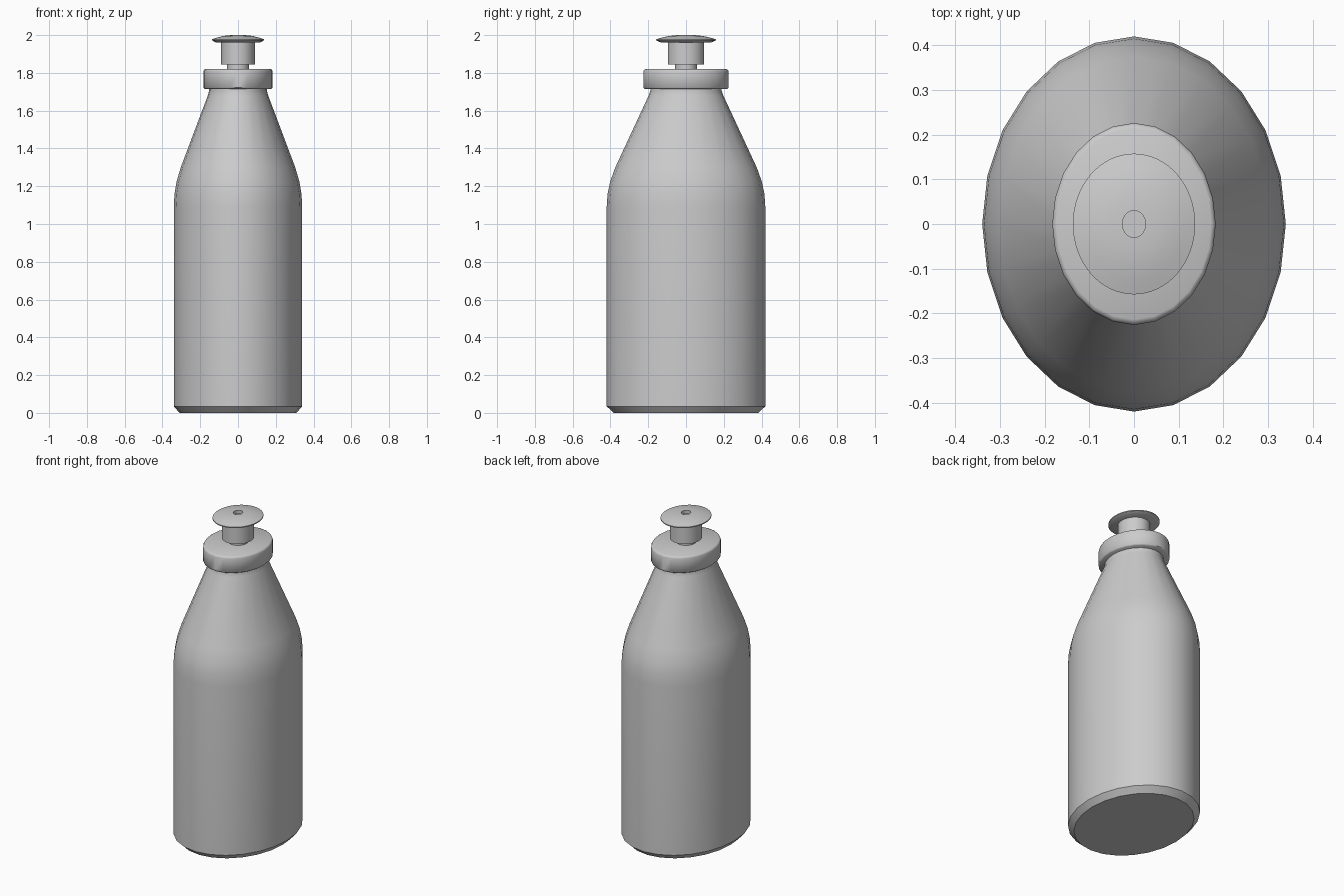
import bpy, bmesh, math

cube = bpy.data.objects.get("Cube")
if cube:
    bpy.data.objects.remove(cube, do_unlink=True)

grey = bpy.data.materials.new("plain_grey")
grey.use_nodes = True
colour = (0.6, 0.6, 0.6, 1)
grey.diffuse_color = colour
grey.node_tree.nodes["Principled BSDF"].inputs["Base Color"].default_value = colour


def lathe(name, profile, stretch, sides, angle=35):
    """Closed oval solid from (x radius, height) rings; stretch widens it along y."""
    bm = bmesh.new()
    rings = []
    for radius, z in profile:
        turns = [2 * math.pi * i / sides for i in range(sides)]
        rings.append([bm.verts.new((radius * math.cos(a), radius * stretch * math.sin(a), z))
                      for a in turns])
    for low, high in zip(rings, rings[1:]):
        for i in range(sides):
            j = (i + 1) % sides
            bm.faces.new((low[i], low[j], high[j], high[i]))
    bm.faces.new(rings[0][::-1])
    bm.faces.new(rings[-1])
    mesh = bpy.data.meshes.new(name)
    bm.to_mesh(mesh)
    bm.free()
    mesh.materials.append(grey)
    obj = bpy.data.objects.new(name, mesh)
    bpy.context.collection.objects.link(obj)
    bpy.ops.object.select_all(action='DESELECT')
    obj.select_set(True)
    bpy.context.view_layer.objects.active = obj
    bpy.ops.object.shade_smooth_by_angle(angle=math.radians(angle))
    return obj


BODY_OVAL = 0.42 / 0.34
HEAD_OVAL = 1.15

# Bottle with chamfered foot and sloping shoulders
lathe("bottle_body", [(0.31, 0), (0.34, 0.035), (0.34, 1.09), (0.336, 1.16), (0.325, 1.225),
                      (0.303, 1.3), (0.16, 1.68), (0.153, 1.705), (0.153, 1.73)], BODY_OVAL, 24)

# Collar cap with a softened rim
lathe("collar_cap", [(0.176, 1.715), (0.183, 1.722), (0.183, 1.808), (0.180, 1.816),
                     (0.173, 1.82)], BODY_OVAL, 24, 50)

# Spout column
lathe("spout_neck", [(0.058, 1.81), (0.058, 1.86)], 1, 32)
lathe("spout_stem", [(0.089, 1.845), (0.089, 1.97)], 1.08, 48)

# Domed press top with a small round nozzle recess
lathe("press_top", [(0.118, 1.962), (0.137, 1.972), (0.137, 1.978), (0.11, 1.987), (0.08, 1.995),
                    (0.05, 1.999), (0.026, 2.0), (0.026, 1.98)], HEAD_OVAL, 64)
